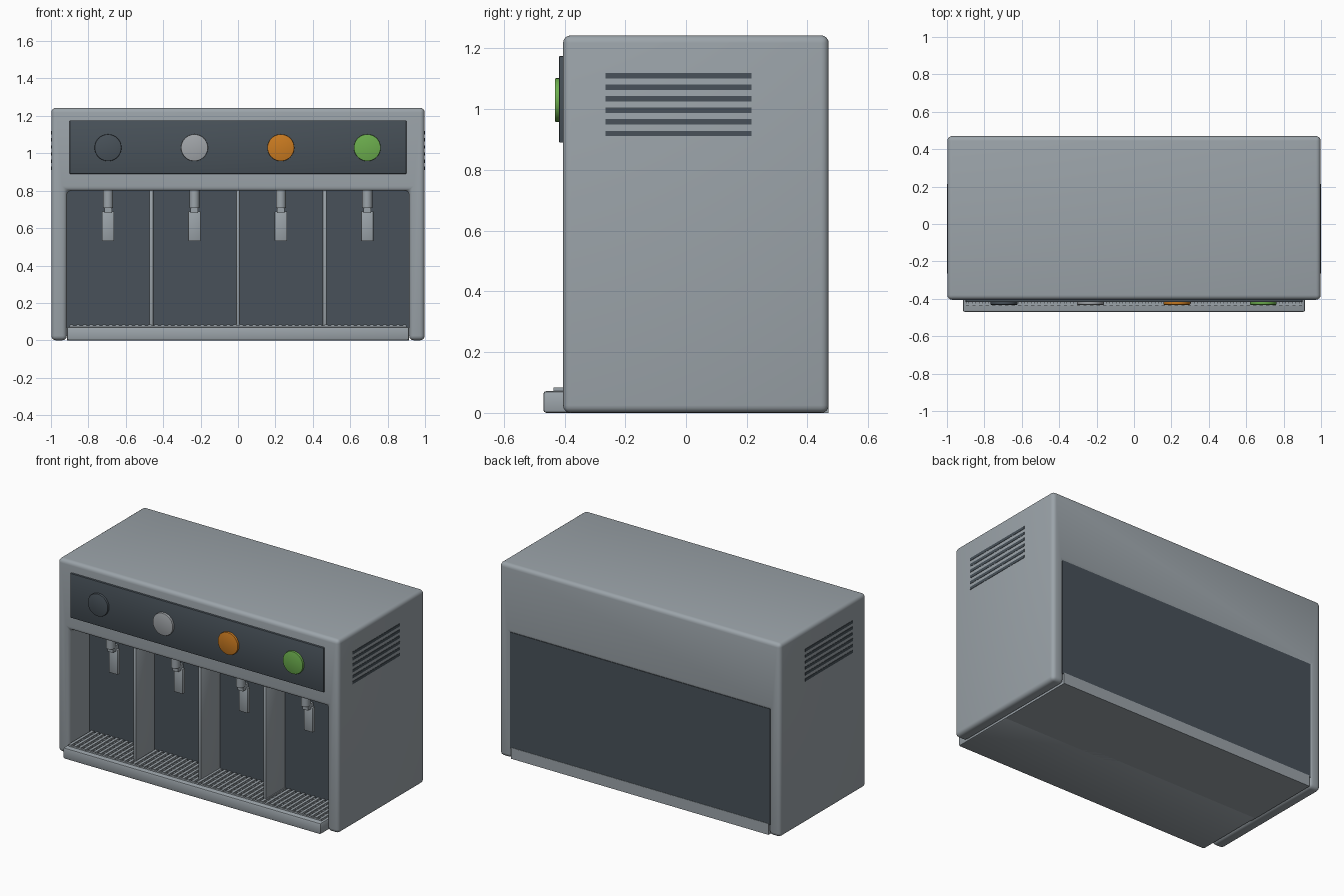
import bpy, bmesh, math
from mathutils import Matrix, Vector

cube = bpy.data.objects.get("Cube")
if cube:
    bpy.data.objects.remove(cube, do_unlink=True)


def material(name, rgb):
    m = bpy.data.materials.new(name)
    m.use_nodes = True
    m.diffuse_color = (*rgb, 1)
    m.node_tree.nodes["Principled BSDF"].inputs["Base Color"].default_value = (*rgb, 1)
    return m


STEEL = material("steel grey", (0.33, 0.37, 0.40))
DARK = material("dark slate", (0.065, 0.083, 0.10))
SILVER = material("button silver", (0.36, 0.38, 0.40))
ORANGE = material("button orange", (0.60, 0.20, 0.015))
GREEN = material("button green", (0.15, 0.42, 0.075))


def finish(name, bm, mat, bevel=0, segments=3):
    """Round the sharp edges, then turn the bmesh into a shaded object."""
    bmesh.ops.recalc_face_normals(bm, faces=bm.faces)
    if bevel:
        edges = [e for e in bm.edges if e.calc_face_angle(0) > math.radians(50)]
        bmesh.ops.bevel(bm, geom=edges, offset=bevel, segments=segments,
                        profile=0.5, affect='EDGES', clamp_overlap=True)
    mesh = bpy.data.meshes.new(name)
    bm.to_mesh(mesh)
    bm.free()
    mesh.materials.append(mat)
    ob = bpy.data.objects.new(name, mesh)
    bpy.context.collection.objects.link(ob)
    bpy.ops.object.select_all(action='DESELECT')
    ob.select_set(True)
    bpy.context.view_layer.objects.active = ob
    bpy.ops.object.shade_smooth_by_angle(angle=math.radians(35))
    return ob


def add_box(bm, xs, ys, zs):
    lo, hi = Vector((xs[0], ys[0], zs[0])), Vector((xs[1], ys[1], zs[1]))
    mat = Matrix.Translation((lo + hi) / 2) @ Matrix.Diagonal((*(hi - lo), 1))
    bmesh.ops.create_cube(bm, size=1, matrix=mat)


def box(name, xs, ys, zs, mat, bevel=0, segments=2):
    bm = bmesh.new()
    add_box(bm, xs, ys, zs)
    return finish(name, bm, mat, bevel, segments)


def cylinder(name, r, depth, centre, mat, axis='Z', bevel=0):
    bm = bmesh.new()
    rot = Matrix.Rotation(math.pi / 2, 4, 'X') if axis == 'Y' else Matrix()
    bmesh.ops.create_cone(bm, cap_ends=True, segments=40, radius1=r, radius2=r,
                          depth=depth, matrix=Matrix.Translation(centre) @ rot)
    return finish(name, bm, mat, bevel, 2)


FRONT, BACK, HEIGHT = -0.405, 0.47, 1.243
INNER, LINTEL = 0.915, 0.80

# Housing: upside-down U profile pushed from front to back
bm = bmesh.new()
profile = [(-0.998, 0), (-0.998, HEIGHT), (0.998, HEIGHT), (0.998, 0),
           (INNER, 0), (INNER, LINTEL), (-INNER, LINTEL), (-INNER, 0)]
face = bm.faces.new([bm.verts.new((x, FRONT, z)) for x, z in profile])
pushed = bmesh.ops.extrude_face_region(bm, geom=[face])["geom"]
bmesh.ops.translate(bm, vec=(0, BACK - FRONT, 0),
                    verts=[v for v in pushed if isinstance(v, bmesh.types.BMVert)])
finish("housing", bm, STEEL, 0.025, 4)

# Dark core behind the dispensing bays, flush with the back
box("rear_core", (-0.925, 0.925), (-0.2, 0.468), (0.065, 0.81), DARK)

# Drip tray and its grille
box("drip_tray", (-INNER, INNER), (-0.47, 0.0), (0, 0.072), STEEL, 0.01)
box("base_plate", (-INNER, INNER), (-0.05, BACK), (0, 0.071), STEEL)
bm = bmesh.new()
bars = 52
for i in range(bars):
    x = -0.89 + 1.78 * i / (bars - 1)
    add_box(bm, (x - 0.009, x + 0.009), (-0.437, -0.2), (0.07, 0.084))
for i in range(7):
    y = -0.43 + 0.035 * i
    add_box(bm, (-0.9, 0.9), (y - 0.006, y + 0.006), (0.07, 0.08))
finish("drip_grille", bm, STEEL)

# Bay dividers
for i, x in enumerate((-0.463, 0, 0.463)):
    box(f"bay_divider_{i + 1}", (x - 0.011, x + 0.011), (-0.39, -0.19),
        (0.07, 0.81), STEEL, 0.006)

# Control panel with one button, spout and lever for each bay
box("control_panel", (-0.9, 0.9), (-0.418, -0.39), (0.89, 1.175), DARK, 0.003)
for i, colour in enumerate((DARK, SILVER, ORANGE, GREEN)):
    x = -0.695 + 0.462 * i
    n = i + 1
    cylinder(f"button_{n}", 0.072, 0.03, (x, -0.417, 1.03), colour, 'Y', 0.004)
    cylinder(f"spout_{n}", 0.027, 0.11, (x, -0.3, 0.763), STEEL)
    box(f"lever_bracket_{n}", (x - 0.02, x + 0.02), (-0.305, -0.25),
        (0.68, 0.715), STEEL)
    box(f"lever_{n}", (x - 0.033, x + 0.033), (-0.275, -0.25),
        (0.53, 0.69), STEEL, 0.004)

# Vent slots on both sides
for side, label in ((1, "left"), (-1, "right")):
    bm = bmesh.new()
    for i in range(6):
        z = 0.92 + 0.038 * i
        add_box(bm, sorted((side * 0.993, side)), (-0.265, 0.215),
                (z - 0.009, z + 0.009))
    finish(f"{label}_vents", bm, DARK)
